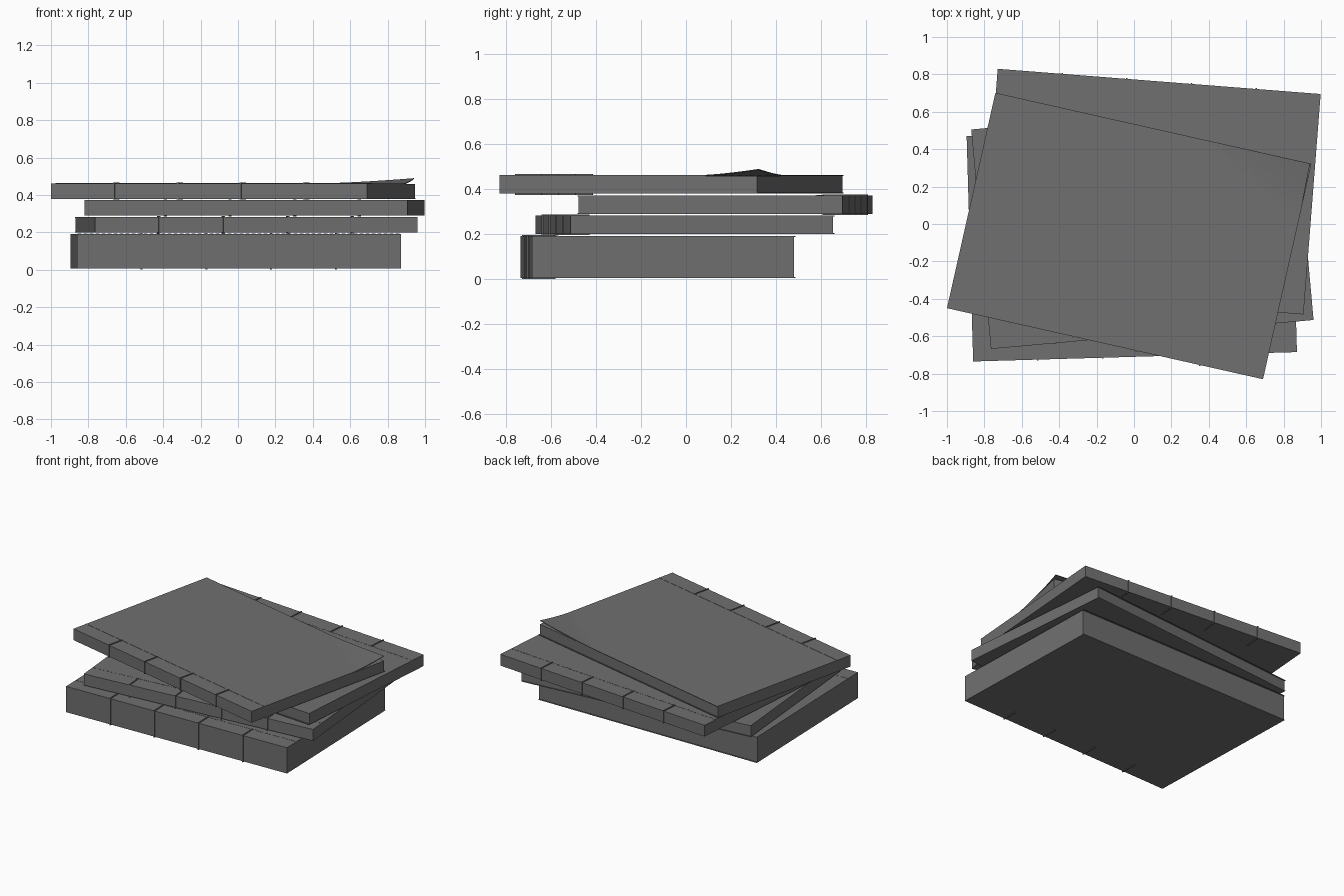
import bpy, bmesh, math
from mathutils import Matrix, Vector

default = bpy.data.objects.get("Cube")
if default:
    bpy.data.objects.remove(default, do_unlink=True)

GREY = bpy.data.materials.new("plain grey")
GREY.use_nodes = True
GREY.diffuse_color = (0.16, 0.16, 0.16, 1)
GREY.node_tree.nodes["Principled BSDF"].inputs["Base Color"].default_value = GREY.diffuse_color

LENGTH = 1.732   # spine length
SEAM = 0.115     # stitch line distance from spine
COVER = 0.004    # cover sheet thickness
PROUD = 0.005    # how far thread loops stand off the paper


def finish(bm, name, frame):
    bmesh.ops.recalc_face_normals(bm, faces=bm.faces)
    mesh = bpy.data.meshes.new(name)
    bm.to_mesh(mesh)
    bm.free()
    mesh.materials.append(GREY)
    obj = bpy.data.objects.new(name, mesh)
    obj.matrix_world = frame
    bpy.context.collection.objects.link(obj)
    return obj


def slab(name, frame, z0, z1, left, right):
    """Sheet stack with the spine on v = 0 and its own depth on each side."""
    bm = bmesh.new()
    outline = [(0, 0), (LENGTH, 0), (LENGTH, right), (0, left)]
    face = bm.faces.new([bm.verts.new((u, v, z0)) for u, v in outline])
    top = bmesh.ops.extrude_face_region(bm, geom=[face])["geom"]
    verts = [g for g in top if isinstance(g, bmesh.types.BMVert)]
    bmesh.ops.translate(bm, vec=(0, 0, z1 - z0), verts=verts)
    finish(bm, name, frame)


def add_box(bm, low, high):
    low, high = Vector(low), Vector(high)
    bmesh.ops.create_cube(bm, size=1, matrix=Matrix.Translation((low + high) / 2)
                          @ Matrix.Diagonal((*(high - low), 1)))


def curled_cover(name, frame, z, depth):
    """Thin sheet whose far corner lifts."""
    bm = bmesh.new()
    bmesh.ops.create_grid(bm, x_segments=40, y_segments=40, size=0.5)
    for vert in bm.verts:
        u, v = (vert.co.x + 0.5) * LENGTH, (vert.co.y + 0.5) * depth
        lift = max(0, 1 - (LENGTH - u) / 0.55 - (depth - v) / 0.28)
        vert.co = (u - 0.008 * lift, v, z + 0.028 * lift ** 1.5)
    mod = finish(bm, name, frame).modifiers.new("thickness", "SOLIDIFY")
    mod.thickness = COVER
    mod.offset = -1


def binding(name, frame, z0, z1, stitches):
    """Four thread loops round the spine and a nearly flush stitched seam."""
    bm = bmesh.new()
    half = 0.004
    for k in range(1, 5):
        u = LENGTH * k / 5
        add_box(bm, (u - half, -PROUD, z1), (u + half, SEAM, z1 + PROUD))
        add_box(bm, (u - half, -PROUD, z0 - PROUD), (u + half, SEAM, z0))
        add_box(bm, (u - half, -PROUD, z0), (u + half, 0, z1))
    pitch = LENGTH / stitches
    gap = pitch * 0.18 if stitches > 1 else 0
    for k in range(stitches):
        add_box(bm, (k * pitch + gap, SEAM - half, z1 - half),
                ((k + 1) * pitch - gap, SEAM + half, z1 + 0.0015))
    finish(bm, name, frame)


# name, spine corner, turn in degrees, bottom, top, depth left and right, stitches
BOOKS = [
    ("bottom_book", (-0.86, -0.735), 1.66, 0.006, 0.192, 1.205, 1.172, 54),
    ("second_book", (-0.765, -0.668), 5.13, 0.2, 0.282, 1.178, 1.178, 54),
    ("third_book", (0.998, 0.695), 175.54, 0.29, 0.372, 1.182, 1.182, 54),
    ("top_book", (-1.0, -0.45), -12.67, 0.38, 0.462, 1.18, 1.18, 1),
]

for name, corner, turn, z0, z1, left, right, stitches in BOOKS:
    frame = (Matrix.Translation((*corner, 0))
             @ Matrix.Rotation(math.radians(turn), 4, 'Z'))
    slab(name + "_pages", frame, z0 + COVER, z1 - COVER, left - 0.006, right - 0.006)
    slab(name + "_back_cover", frame, z0, z0 + COVER, left, right)
    if name == "top_book":
        curled_cover(name + "_front_cover", frame, z1, left)
    else:
        slab(name + "_front_cover", frame, z1 - COVER, z1, left, right)
    binding(name + "_thread", frame, z0, z1, stitches)
